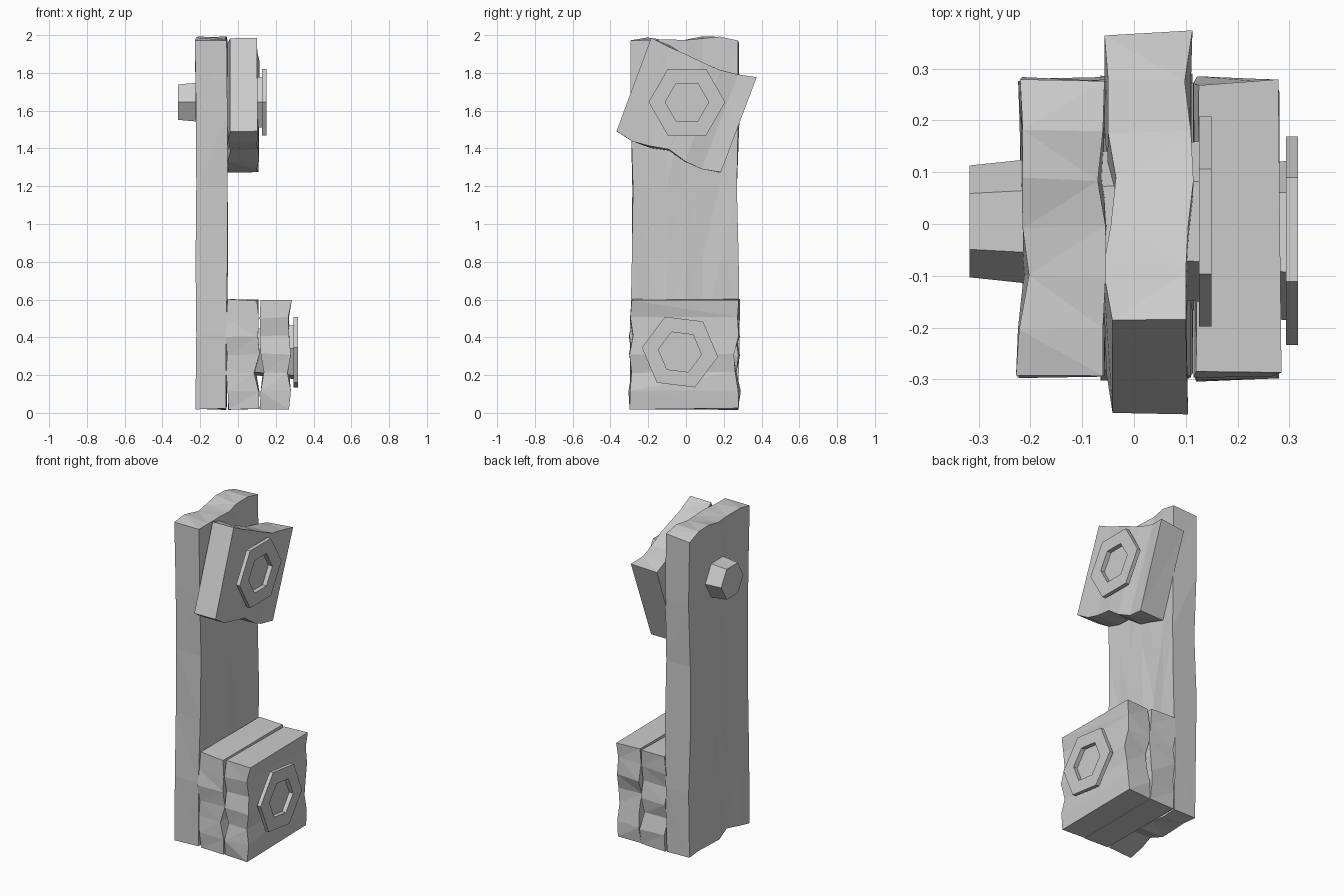
import bpy, bmesh, math, random
from mathutils import Matrix, Vector

if "Cube" in bpy.data.objects:
    bpy.data.objects.remove(bpy.data.objects["Cube"])

random.seed(4)


def jit(a):
    return random.uniform(-a, a)


def slab(name, width, length, x_lo, x_hi, end_hi, end_lo, cy, cz, deg, sides=((0, 0), (0, 0))):
    """Rough-hewn slab: thickness in x, wavy ends, lists run across the width."""
    n = len(x_lo)
    rows = len(sides)
    rot = math.radians(deg)
    bm = bmesh.new()
    grid = [[], []]
    for f, xs in enumerate((x_lo, x_hi)):
        for j in range(rows):
            t = j / (rows - 1)
            row = []
            for i in range(n):
                s = i / (n - 1)
                u = (s - 0.5) * width + (1 - s) * sides[j][0] + s * sides[j][1]
                v = (t - 0.5) * length + t * end_hi[i] + (1 - t) * end_lo[i]
                x = xs[i] if j == rows - 1 else 0.5 * xs[i] + 0.5 * sum(xs) / n + jit(0.006)
                if j in (0, rows - 1):
                    v += jit(0.008)
                u += jit(0.005)
                row.append(bm.verts.new((x, cy + u * math.cos(rot) - v * math.sin(rot),
                                         cz + u * math.sin(rot) + v * math.cos(rot))))
            grid[f].append(row)
    a, b = grid
    # broad faces
    for j in range(rows - 1):
        for i in range(n - 1):
            for g in grid:
                bm.faces.new((g[j][i], g[j][i + 1], g[j + 1][i + 1], g[j + 1][i]))
    # rim
    loop = [(0, i) for i in range(n)] + [(j, n - 1) for j in range(1, rows)]
    loop += [(rows - 1, i) for i in range(n - 2, -1, -1)] + [(j, 0) for j in range(rows - 2, 0, -1)]
    for (j, i), (l, k) in zip(loop, loop[1:] + loop[:1]):
        bm.faces.new((a[j][i], a[l][k], b[l][k], b[j][i]))
    bmesh.ops.recalc_face_normals(bm, faces=bm.faces)
    bmesh.ops.triangulate(bm, faces=bm.faces)
    finish(name, bm)


def finish(name, bm):
    me = bpy.data.meshes.new(name)
    bm.to_mesh(me)
    bm.free()
    bpy.context.collection.objects.link(bpy.data.objects.new(name, me))


def bolt(name, x_tip, x_head, x_end, cy, cz, deg):
    """Tapered hexagonal shank with a flat hex head and a recessed hex socket."""
    profile = [(x_tip, 0.108), (x_head, 0.155), (x_head, 0.203),
               (x_end, 0.203), (x_end, 0.115), (x_head - 0.003, 0.115)]
    bm = bmesh.new()
    rings = []
    for x, r in profile:
        rings.append([bm.verts.new((x, cy + r * math.cos(math.radians(60 * k + deg)),
                                    cz + r * math.sin(math.radians(60 * k + deg)))) for k in range(6)])
    for p, q in zip(rings, rings[1:]):
        for k in range(6):
            m = (k + 1) % 6
            bm.faces.new((p[k], p[m], q[m], q[k]))
    bm.faces.new(rings[0])
    bm.faces.new(rings[-1])
    bmesh.ops.recalc_face_normals(bm, faces=bm.faces)
    finish(name, bm)


# tall back plank
slab("long_plank", 0.57, 1.95,
     [-.228, -.222, -.203, -.215, -.215, -.215, -.22],
     [-.06, -.06, -.055, -.055, -.07, -.06, -.057],
     [-.01, .005, 0, -.005, .012, .01, -.01],
     [0, .02, .025, 0, .01, -.005, 0],
     -0.005, 1.0, 0,
     ((-.005, -.005), (-.01, 0), (.003, 0), (.008, -.012), (-.003, 0), (-.005, 0)))

# tilted upper block
slab("upper_block", 0.59, 0.53,
     [-.042, -.06, -.045, -.035, -.05, -.05, -.057],
     [.10, .10, .105, .115, .11, .098, .113],
     [0, -.005, -.012, -.02, -.022, -.012, 0],
     [0, -.02, -.01, .01, -.008, -.015, 0],
     0.0, 1.628, -20.9)

# pair of lower blocks, wavy along their front and back edges
slab("lower_block_inner", 0.58, 0.57,
     [-.05, -.055, -.063, -.058, -.065, -.062, -.055],
     [.11, .11, .085, .114, .106, .11, .10],
     [0, .01, .005, -.01, .01, 0, 0],
     [0, -.005, .012, -.005, .015, 0, 0],
     -0.005, 0.308, 90)
slab("lower_block_outer", 0.58, 0.565,
     [.115, .12, .137, .12, .12, .115, .12],
     [.27, .28, .262, .28, .27, .266, .285],
     [0, .005, -.01, .008, -.005, .01, 0],
     [0, -.01, .01, .015, -.01, .005, 0],
     -0.01, 0.31, 90)

# bolts
bolt("upper_bolt", -0.318, 0.126, 0.15, 0.005, 1.645, 0)
bolt("lower_bolt", -0.15, 0.294, 0.317, -0.032, 0.322, -7)
